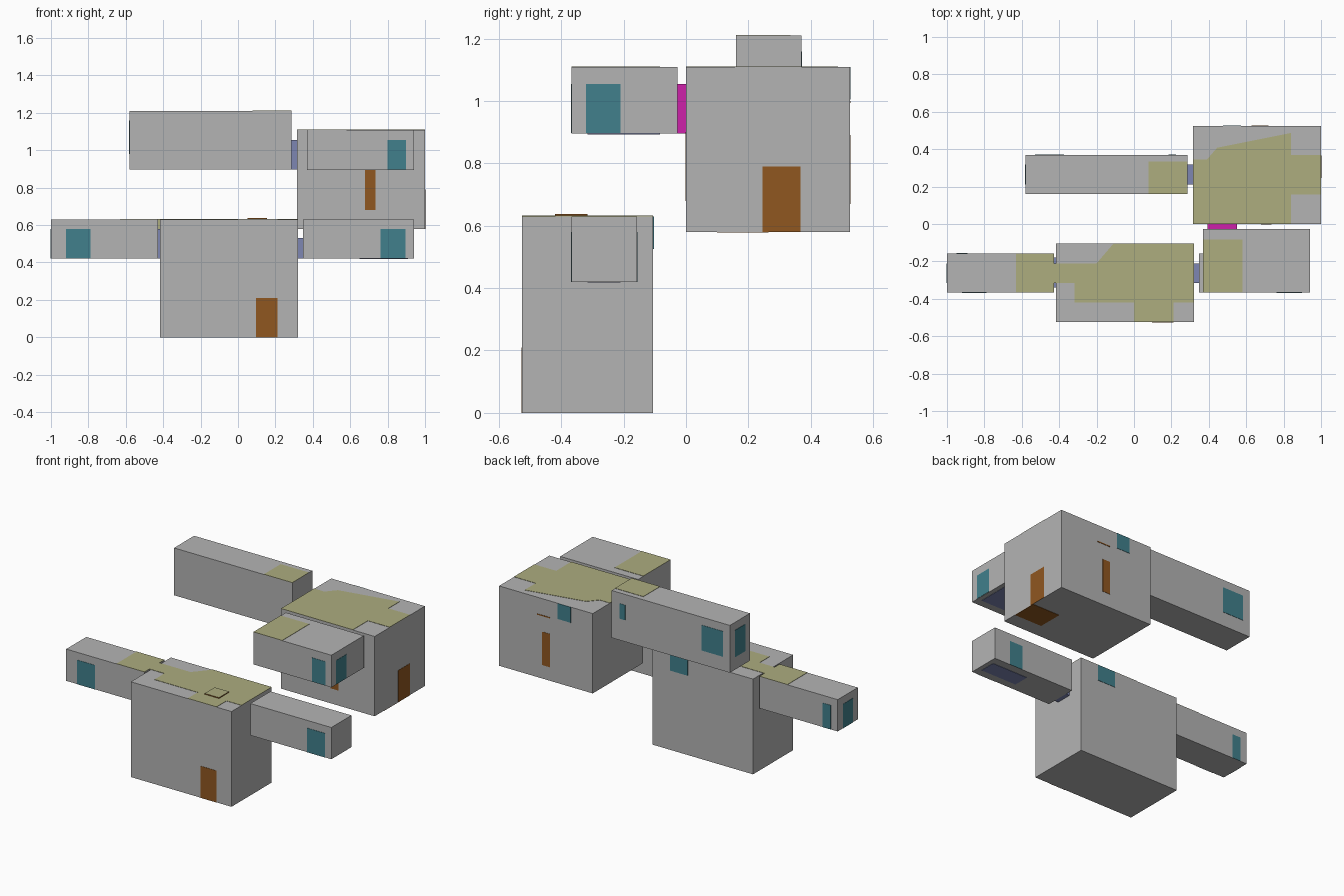
import bpy, bmesh

if "Cube" in bpy.data.objects:
    bpy.data.objects.remove(bpy.data.objects["Cube"])

T = 0.002  # thickness of painted plates


def srgb(r, g, b):
    def lin(c):
        c /= 255
        return c / 12.92 if c <= 0.04045 else ((c + 0.055) / 1.055) ** 2.4
    return (lin(r), lin(g), lin(b), 1)


def mat(name, r, g, b):
    m = bpy.data.materials.new(name)
    m.diffuse_color = srgb(r, g, b)
    m.use_nodes = True
    m.node_tree.nodes["Principled BSDF"].inputs["Base Color"].default_value = m.diffuse_color
    return m


GREY = mat("grey", 180, 180, 180)
TEAL = mat("teal", 65, 128, 140)
ORANGE = mat("orange brown", 144, 87, 32)
OLIVE = mat("pale olive", 173, 173, 127)
BLUE = mat("periwinkle", 125, 134, 178)
PINK = mat("magenta", 205, 33, 170)


def prism(name, pts, z0, z1, material):
    """Extrude a top-view outline between two heights."""
    bm = bmesh.new()
    face = bm.faces.new([bm.verts.new((x, y, z0)) for x, y in pts])
    ext = bmesh.ops.extrude_face_region(bm, geom=[face])
    for v in ext["geom"]:
        if isinstance(v, bmesh.types.BMVert):
            v.co.z = z1
    bmesh.ops.recalc_face_normals(bm, faces=bm.faces)
    me = bpy.data.meshes.new(name)
    bm.to_mesh(me)
    bm.free()
    me.materials.append(material)
    ob = bpy.data.objects.new(name, me)
    bpy.context.collection.objects.link(ob)
    return ob


def box(name, x, y, z, material):
    pts = [(x[0], y[0]), (x[1], y[0]), (x[1], y[1]), (x[0], y[1])]
    return prism(name, pts, z[0], z[1], material)


def plate(name, axis, side, at, a, b, material):
    """Thin plate on the face at position 'at' of an axis; a, b are the other two ranges."""
    r = [a, b]
    r.insert(axis, (at - T, at) if side < 0 else (at, at + T))
    box(name, *r, material)


# Room blocks
box("lower_hall", (-.417, .32), (-.525, -.105), (0, .63), GREY)
box("lower_left_wing", (-1, -.428), (-.367, -.157), (.42, .63), GREY)
box("lower_right_wing", (.347, .94), (-.367, -.157), (.42, .63), GREY)
box("upper_hall", (.315, 1), (0, .525), (.58, 1.108), GREY)
box("upper_front_wing", (.37, .94), (-.367, -.028), (.895, 1.108), GREY)
box("upper_left_wing", (-.58, .285), (.16, .37), (.897, 1.21), GREY)

# Connecting passages
box("front_passage", (.393, .552), (-.028, 0), (.895, 1.055), PINK)
box("upper_left_passage", (.285, .315), (.21, .317), (.897, 1.055), BLUE)
box("lower_right_passage", (.32, .347), (-.315, -.21), (.42, .53), BLUE)
box("lower_left_passage", (-.428, -.417), (-.34, -.18), (.42, .58), BLUE)
box("lower_left_bridge", (-.428, -.417), (-.315, -.21), (.58, .63 + T), OLIVE)

# Olive floor areas on the roofs
prism("lower_hall_top", [(-.417, -.21), (-.2, -.21), (-.11, -.105), (.32, -.105),
      (.32, -.42), (.21, -.42), (.21, -.525), (0, -.525), (0, -.42), (-.317, -.42),
      (-.317, -.315), (-.417, -.315)], .63, .63 + T, OLIVE)
prism("upper_hall_top", [(.315, 0), (.84, 0), (.84, .157), (1, .157), (1, .37),
      (.84, .37), (.84, .487), (.445, .408), (.39, .345), (.315, .345)],
      1.108, 1.108 + T, OLIVE)
plate("lower_left_wing_top", 2, 1, .63, (-.632, -.428), (-.367, -.157), OLIVE)
plate("front_wing_top", 2, 1, 1.108, (.37, .58), (-.367, -.083), OLIVE)
plate("upper_left_wing_top", 2, 1, 1.21, (.078, .285), (.16, .335), OLIVE)

# Raised hatch: brown sides, olive top
hatch = box("roof_hatch", (.05, .155), (-.42, -.315), (.63, .638), ORANGE)
hatch.data.materials.append(OLIVE)
for p in hatch.data.polygons:
    p.material_index = 1 if p.normal.z > .5 else 0

# Doors
plate("lower_front_door", 1, -1, -.525, (.095, .21), (0, .21), ORANGE)
plate("upper_right_door", 0, 1, 1, (.245, .367), (.58, .79), ORANGE)
plate("upper_front_door", 1, -1, 0, (.68, .735), (.68, .9), ORANGE)
plate("upper_back_door", 1, 1, .525, (.628, .683), (.67, .89), ORANGE)
plate("upper_back_slit", 1, 1, .525, (.628, .72), (.993, 1), ORANGE)
plate("upper_bottom_door", 2, -1, .58, (.8, 1), (.1, .265), ORANGE)

# Windows: axis, side, position, two ranges
low, high = (.42, .58), (.897, 1.055)
for name, *w in [
    ("left_wing_front_window", 1, -1, -.367, (-.92, -.788), low),
    ("left_wing_back_window", 1, 1, -.157, (-.95, -.89), low),
    ("left_wing_end_window", 0, -1, -1, (-.315, -.21), low),
    ("right_wing_front_window", 1, -1, -.367, (.762, .895), low),
    ("right_wing_back_window", 1, 1, -.157, (.73, .825), low),
    ("front_wing_front_window", 1, -1, -.367, (.8, .897), high),
    ("front_wing_end_window", 0, 1, .94, (-.32, -.21), high),
    ("upper_left_back_window", 1, 1, .37, (-.53, -.375), (.99, 1.158)),
    ("upper_left_end_window", 0, -1, -.58, (.21, .317), (.98, 1.158)),
    ("upper_left_small_window", 1, 1, .37, (.185, .225), (1.04, 1.14)),
    ("upper_hall_back_window", 1, 1, .525, (.475, .572), (1.005, 1.108)),
    ("lower_hall_back_window", 1, 1, -.105, (.06, .19), (.525, .63)),
]:
    plate(name, *w, TEAL)

# Blue patches under the wings
plate("right_wing_underside", 2, -1, .42, (.65, .91), (-.315, -.21), BLUE)
plate("front_wing_underside", 2, -1, .895, (.65, .91), (-.315, -.083), BLUE)
